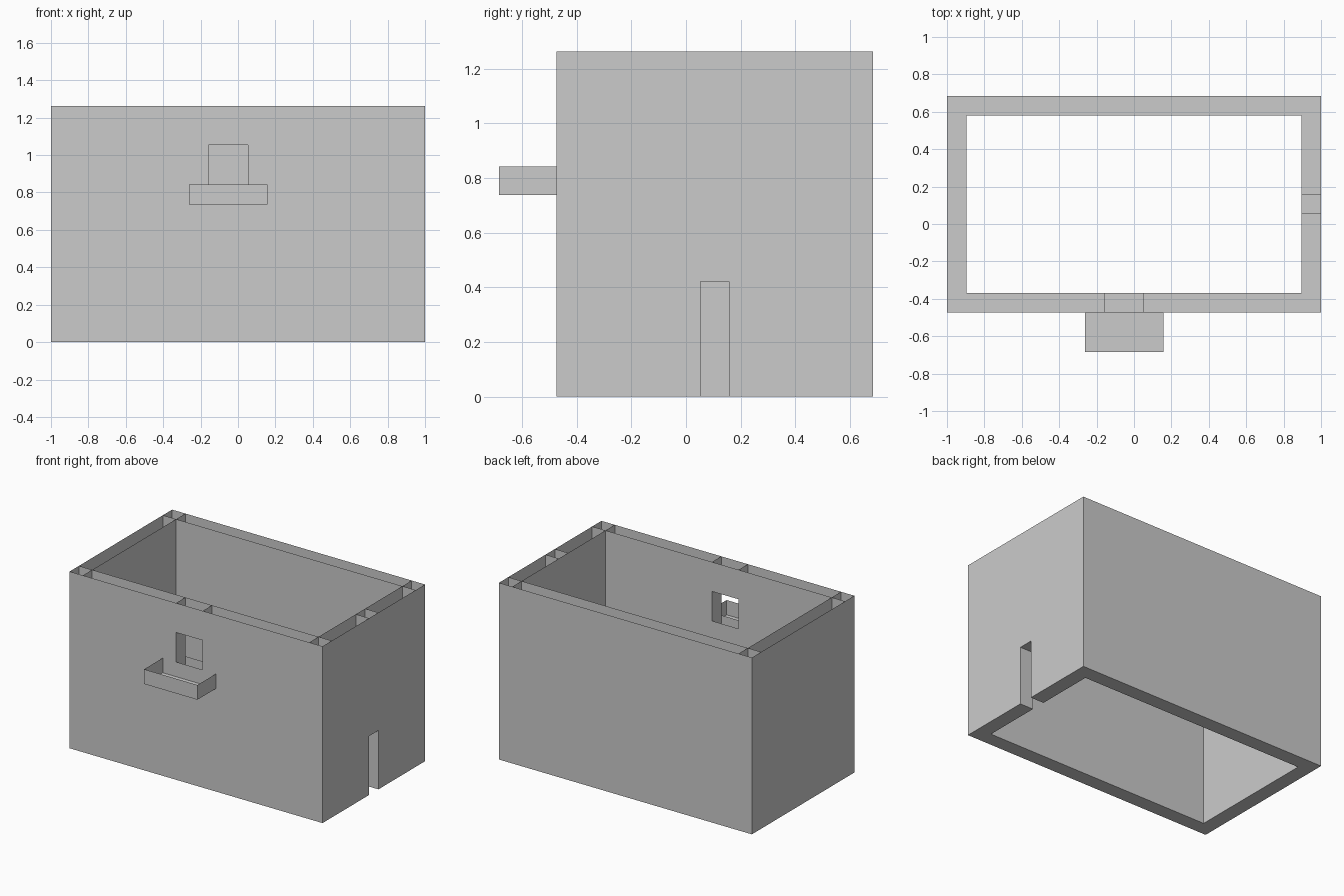
import bpy, bmesh

if "Cube" in bpy.data.objects:
    bpy.data.objects.remove(bpy.data.objects["Cube"])

U = 2 / 19  # one grid block; the building is 19 blocks wide


def open_box(name, x, y, z):
    """Hollow block without a top face; ranges are given in blocks."""
    bm = bmesh.new()
    bmesh.ops.create_cube(bm, size=1)
    for v in bm.verts:
        v.co = [U * (r[0] if c < 0 else r[1]) for r, c in zip((x, y, z), v.co)]
    bm.normal_update()
    top = [f for f in bm.faces if f.normal.z > 0.9]
    bmesh.ops.delete(bm, geom=top, context='FACES_ONLY')
    mesh = bpy.data.meshes.new(name)
    bm.to_mesh(mesh)
    bm.free()
    obj = bpy.data.objects.new(name, mesh)
    bpy.context.collection.objects.link(obj)
    return obj


FULL = (0, 12)
LEFT, RIGHT = (-9.5, -8.5), (8.5, 9.5)
FRONT, BACK = (-4.5, -3.5), (5.5, 6.5)
SPAN_X, SPAN_Y = (-8.5, 8.5), (-3.5, 5.5)

# Corner posts
for side, x in (("left", LEFT), ("right", RIGHT)):
    for end, y in (("front", FRONT), ("back", BACK)):
        open_box(f"{end}_{side}_corner", x, y, FULL)

# Plain walls
open_box("back_wall", SPAN_X, BACK, FULL)
open_box("left_wall", LEFT, SPAN_Y, FULL)

# Front wall around the window opening
window = (-1.5, 0.5)
open_box("front_wall_left", (SPAN_X[0], window[0]), FRONT, FULL)
open_box("front_wall_right", (window[1], SPAN_X[1]), FRONT, FULL)
open_box("front_wall_below_window", window, FRONT, (0, 8))
open_box("front_wall_above_window", window, FRONT, (10, 12))

# Right wall around the doorway
door = (0.5, 1.5)
open_box("right_wall_front", RIGHT, (SPAN_Y[0], door[0]), FULL)
open_box("right_wall_back", RIGHT, (door[1], SPAN_Y[1]), FULL)
open_box("right_wall_above_door", RIGHT, door, (4, 12))

# Balcony tray below the window
open_box("balcony", (-2.5, 1.5), (-6.5, -4.5), (7, 8))
